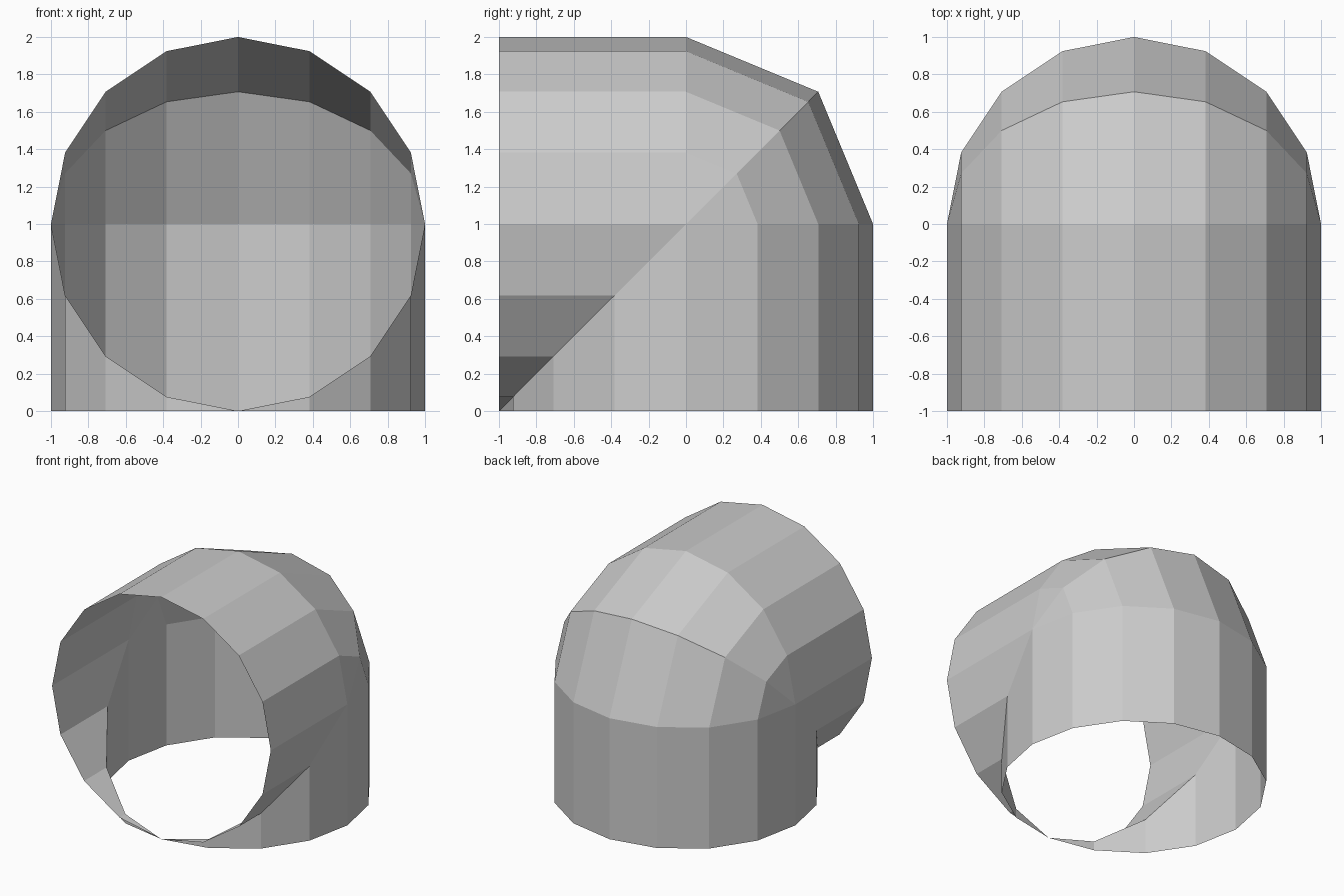
import bpy, bmesh, math

if "Cube" in bpy.data.objects:
    bpy.data.objects.remove(bpy.data.objects["Cube"])

SIDES = 16
C45 = math.cos(math.pi / 4)


def stations(v):
    """(y, z) path of one lengthwise seam; v is its offset from the pipe axis."""
    if v >= 0:  # outer half: rounded in two 45 degree steps
        bend = [(0, 1 + v), (C45 * v, 1 + C45 * v), (v, 1)]
    else:       # inner half: sharp mitre
        bend = [(v, 1 + v)] * 3
    return [(-1, 1 + v)] + bend + [(v, 0)]


# open-ended pipe elbow: front opening, bend, bottom opening
bm = bmesh.new()
seams = []
for i in range(SIDES):
    a = 2 * math.pi * i / SIDES
    v = round(math.sin(a), 6)
    seams.append([bm.verts.new((math.cos(a), y, z)) for y, z in stations(v)])

for i in range(SIDES):
    s, t = seams[i], seams[(i + 1) % SIDES]
    for j in range(4):
        bm.faces.new((s[j], s[j + 1], t[j + 1], t[j]))

# collapse the mitre where the bend has no length
bmesh.ops.remove_doubles(bm, verts=bm.verts, dist=1e-4)

mesh = bpy.data.meshes.new("pipe_elbow")
bm.to_mesh(mesh)
bm.free()
bpy.context.collection.objects.link(bpy.data.objects.new("pipe_elbow", mesh))
